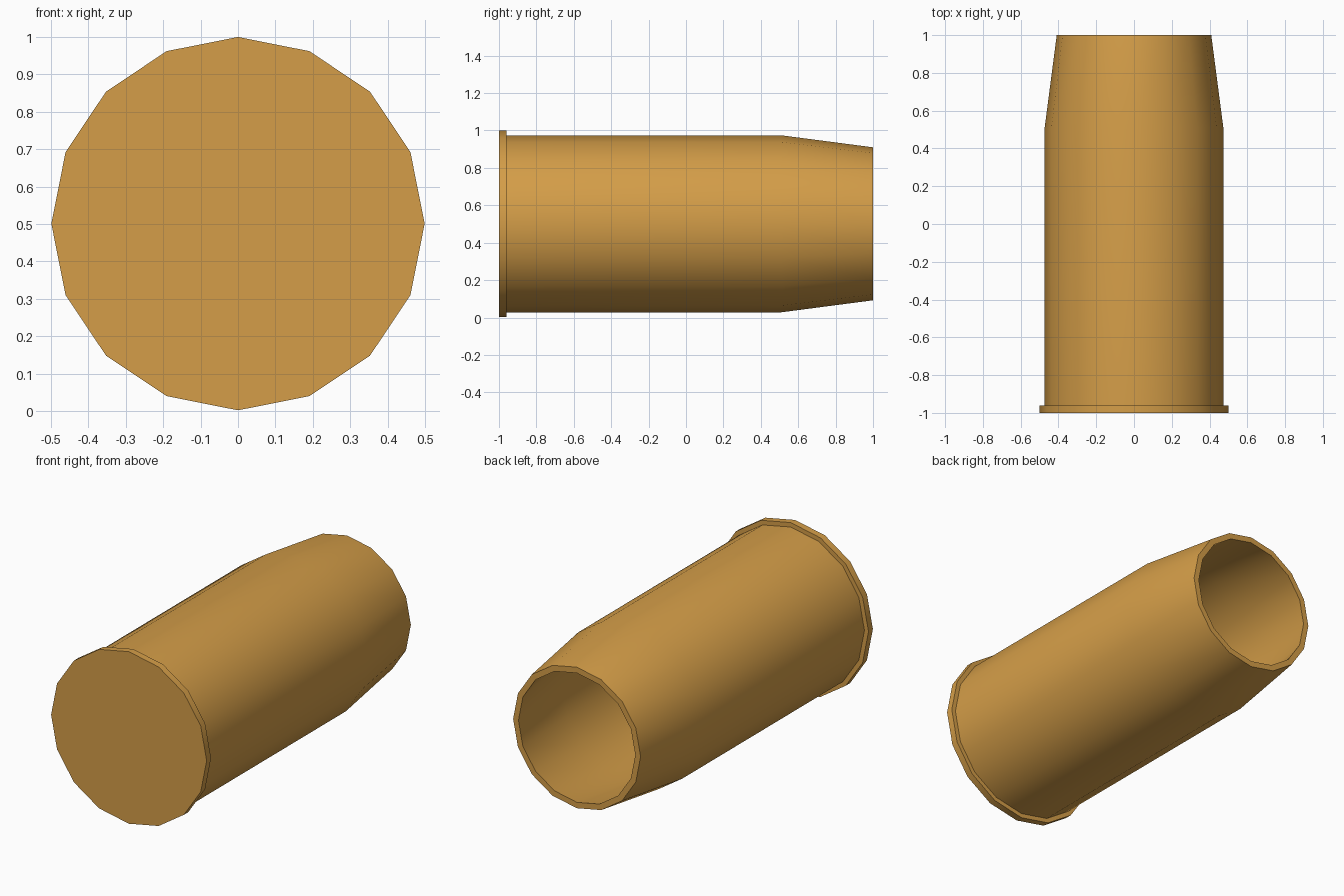
import bpy, bmesh, math

if "Cube" in bpy.data.objects:
    bpy.data.objects.remove(bpy.data.objects["Cube"])

SIDES = 16
CENTRE_Z = 0.501

brass = bpy.data.materials.new("brass")
brass.diffuse_color = (0.66, 0.34, 0.065, 1)
brass.use_nodes = True
brass.node_tree.nodes["Principled BSDF"].inputs["Base Color"].default_value = brass.diffuse_color

# Profile (radius, y): base, rim, wall, tapered neck, mouth, then back down inside
profile = [(0.499, -1.0), (0.499, -0.96), (0.473, -0.96), (0.473, 0.51),
           (0.409, 1.0), (0.375, 1.0), (0.438, 0.51), (0.438, -0.94)]

bm = bmesh.new()
rings = []
for r, y in profile:
    angles = [2 * math.pi * i / SIDES for i in range(SIDES)]
    rings.append([bm.verts.new((r * math.sin(a), y, CENTRE_Z + r * math.cos(a)))
                  for a in angles])
for a, b in zip(rings, rings[1:]):
    for i in range(SIDES):
        j = (i + 1) % SIDES
        bm.faces.new((a[i], a[j], b[j], b[i]))

# Closed base and inner floor
bm.faces.new(rings[0])
bm.faces.new(rings[-1])
bmesh.ops.recalc_face_normals(bm, faces=bm.faces)

mesh = bpy.data.meshes.new("shell_casing")
bm.to_mesh(mesh)
bm.free()
mesh.materials.append(brass)
casing = bpy.data.objects.new("shell_casing", mesh)
bpy.context.collection.objects.link(casing)

# Smooth sides, sharp rim and mouth
bpy.context.view_layer.objects.active = casing
casing.select_set(True)
bpy.ops.object.shade_smooth_by_angle(angle=math.radians(35))
